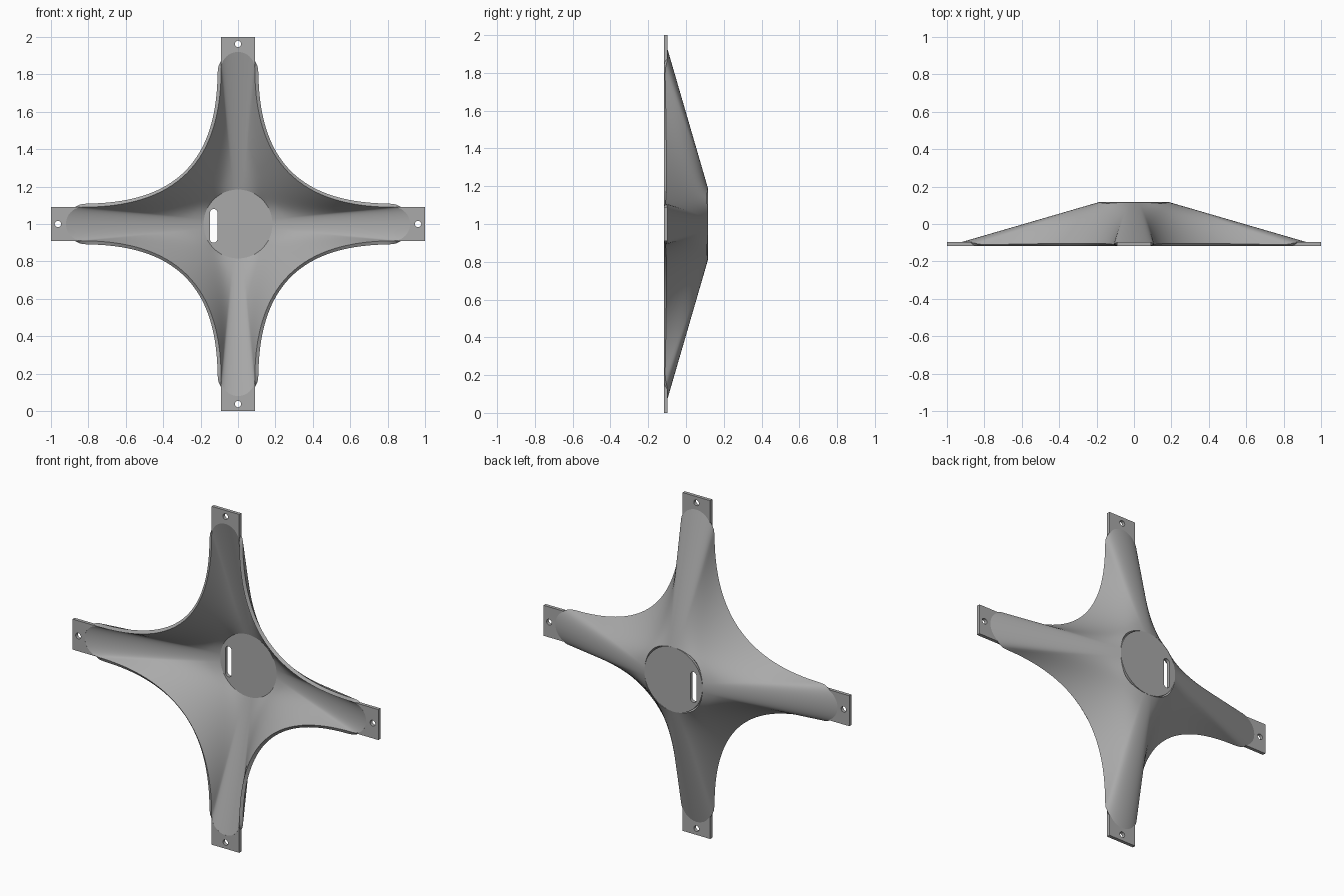
import bpy, bmesh
from math import sin, cos, pi, radians
from mathutils import Vector, Matrix
from mathutils.geometry import interpolate_bezier

if "Cube" in bpy.data.objects:
    bpy.data.objects.remove(bpy.data.objects["Cube"])

HALF_DEPTH = 0.117      # front and back limits
WALL = 0.02             # sheet thickness
HUB_R = 0.19
ARM_HALF = 0.09         # half width of an arm end
CAP_AT = 0.83           # centre of the rounded arm end
FRONT, BACK = -HALF_DEPTH, HALF_DEPTH - WALL

grey = bpy.data.materials.new("metal_grey")
grey.use_nodes = True
colour = (0.4, 0.4, 0.4, 1)
grey.diffuse_color = colour
grey.node_tree.nodes["Principled BSDF"].inputs["Base Color"].default_value = colour


def finish(obj):
    """Turn into a plain mesh with smooth curves and sharp edges."""
    obj.data.materials.append(grey)
    bpy.ops.object.select_all(action='DESELECT')
    obj.select_set(True)
    bpy.context.view_layer.objects.active = obj
    bpy.ops.object.convert(target='MESH')
    bpy.ops.object.shade_smooth_by_angle(angle=radians(30))


def arc(cx, cy, r, start, end, steps):
    angles = [radians(start + (end - start) * i / steps) for i in range(steps + 1)]
    return [Vector((cx + r * cos(a), cy + r * sin(a))) for a in angles]


def sheet(name, loops, y, turn=0):
    """Flat sheet with holes, standing upright at depth y."""
    curve = bpy.data.curves.new(name, 'CURVE')
    curve.dimensions = '2D'
    curve.fill_mode = 'BOTH'
    curve.extrude = WALL / 2
    spin = Matrix.Rotation(turn, 2)
    for loop in loops:
        spline = curve.splines.new('POLY')
        spline.points.add(len(loop) - 1)
        for point, co in zip(spline.points, loop):
            point.co = (*(spin @ Vector(co)), 0, 1)
        spline.use_cyclic_u = True
    obj = bpy.data.objects.new(name, curve)
    bpy.context.collection.objects.link(obj)
    obj.location = (0, y, 1)
    obj.rotation_euler = (pi / 2, 0, 0)
    finish(obj)


# Shell outline: rounded arm ends joined by concave sweeps
quarter = arc(CAP_AT, 0, ARM_HALF, 0, 90, 10)
quarter += interpolate_bezier(Vector((CAP_AT, ARM_HALF)), Vector((0.33, ARM_HALF)),
                              Vector((ARM_HALF, 0.33)), Vector((ARM_HALF, CAP_AT)), 41)[1:]
quarter += arc(0, CAP_AT, ARM_HALF, 0, 90, 10)[1:]
lengths = [0]
for a, b in zip(quarter, quarter[1:]):
    lengths.append(lengths[-1] + (b - a).length)
outline, angles = [], []
for k in range(4):
    spin = Matrix.Rotation(k * pi / 2, 2)
    for p, d in list(zip(quarter, lengths))[:-1]:
        outline.append(spin @ p.to_2d())
        angles.append((k + d / lengths[-1]) * pi / 2)

# Straight loft from the outline back to the hub circle
bm = bmesh.new()
RINGS = 10
rings = []
for j in range(RINGS + 1):
    t = j / RINGS
    ring = []
    for p, a in zip(outline, angles):
        q = p.lerp(Vector((cos(a), sin(a))) * (HUB_R - 0.006), t)
        ring.append(bm.verts.new((q.x, FRONT + (BACK - FRONT) * t, q.y + 1)))
    rings.append(ring)
for low, high in zip(rings, rings[1:]):
    for i in range(len(low)):
        n = (i + 1) % len(low)
        bm.faces.new((low[n], low[i], high[i], high[n]))
mesh = bpy.data.meshes.new("shell")
bm.to_mesh(mesh)
bm.free()
shell = bpy.data.objects.new("shell", mesh)
bpy.context.collection.objects.link(shell)
wall = shell.modifiers.new("wall", 'SOLIDIFY')
wall.thickness = WALL
wall.offset = 1
finish(shell)

# Hub disc with its slot
slot = arc(-0.13, 1.06 - 1, 0.02, 0, 180, 10) + arc(-0.13, -0.08, 0.02, 180, 360, 10)
sheet("hub_disc", [arc(0, 0, HUB_R, 0, 360, 64)[:-1], slot], BACK + WALL / 2)

# Drilled mounting tabs at the arm ends
tab = [(CAP_AT + 0.01, -ARM_HALF), (1, -ARM_HALF), (1, ARM_HALF), (CAP_AT + 0.01, ARM_HALF)]
tab += arc(CAP_AT, 0, ARM_HALF, 75, -75, 20)
hole = arc(0.963, 0, 0.017, 0, 360, 20)[:-1]
for k, side in enumerate(("left", "top", "right", "bottom")):
    sheet(side + "_tab", [tab, hole], FRONT + WALL / 2, k * pi / 2)
